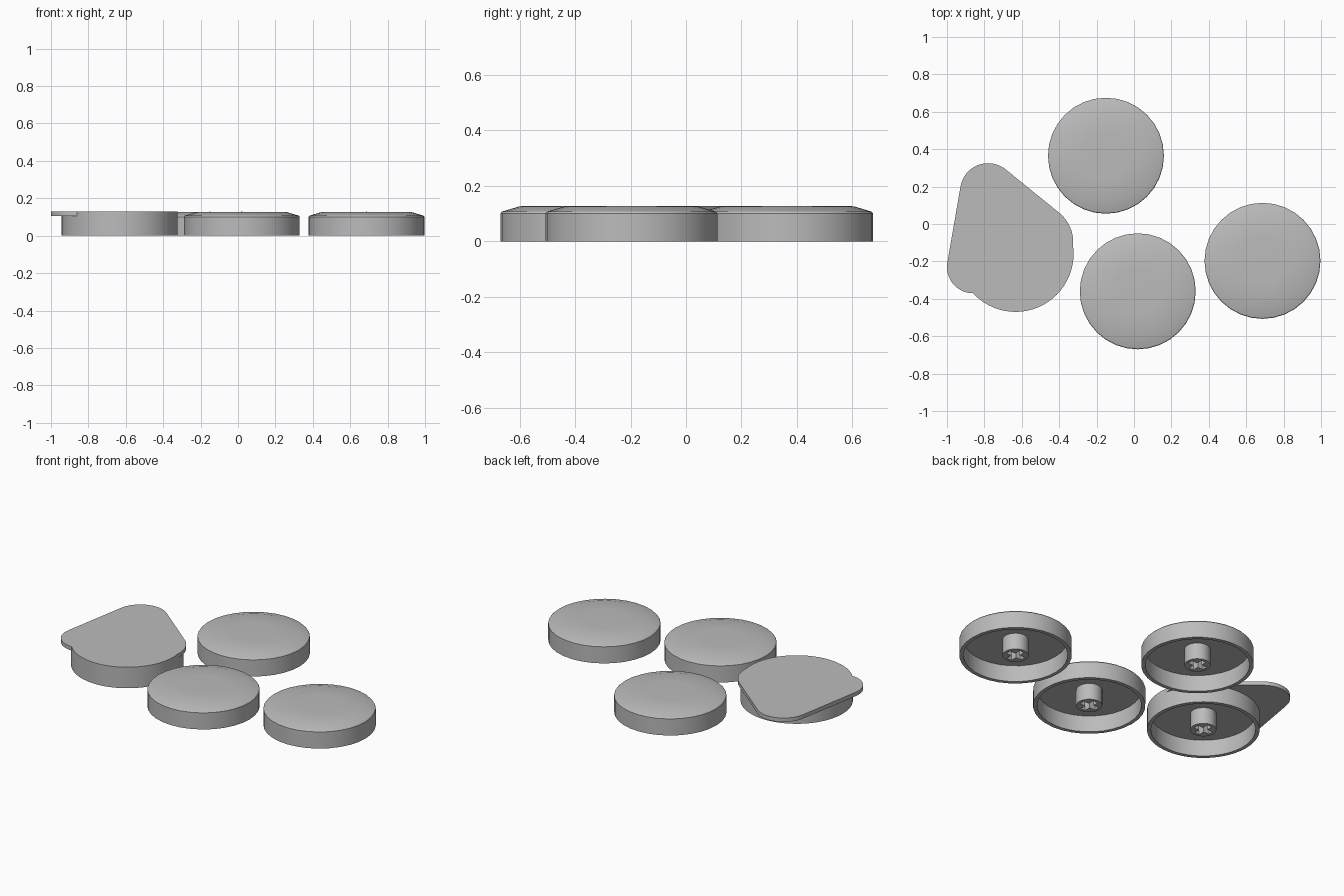
import bpy, bmesh
from math import cos, sin, pi, radians
from mathutils import Vector

if "Cube" in bpy.data.objects:
    bpy.data.objects.remove(bpy.data.objects["Cube"], do_unlink=True)

R = 0.31          # cap radius
TOP = 0.128       # overall height
CEILING = 0.1     # underside of the roof

grey = bpy.data.materials.new("neutral grey")
grey.use_nodes = True
grey.diffuse_color = (0.5, 0.5, 0.5, 1)
grey.node_tree.nodes["Principled BSDF"].inputs["Base Color"].default_value = grey.diffuse_color


def make_object(name, bm, location=(0, 0, 0)):
    bmesh.ops.recalc_face_normals(bm, faces=bm.faces[:])
    mesh = bpy.data.meshes.new(name)
    bm.to_mesh(mesh)
    bm.free()
    mesh.materials.append(grey)
    obj = bpy.data.objects.new(name, mesh)
    obj.location = location
    bpy.context.collection.objects.link(obj)
    return obj


def lathe(name, profile, location, steps=32):
    bm = bmesh.new()
    verts = [bm.verts.new((r, 0, z)) for r, z in profile]
    edges = [bm.edges.new(pair) for pair in zip(verts, verts[1:])]
    bmesh.ops.spin(bm, geom=verts + edges, cent=(0, 0, 0), axis=(0, 0, 1),
                   angle=2 * pi, steps=steps)
    bmesh.ops.remove_doubles(bm, verts=bm.verts[:], dist=0.0005)
    return make_object(name, bm, location)


def add_box(bm, sx, sy, sz):
    for v in bmesh.ops.create_cube(bm, size=1)["verts"]:
        v.co = Vector((v.co.x * sx, v.co.y * sy, v.co.z * sz))


def apply_boolean(obj, other, operation):
    mod = obj.modifiers.new("boolean", 'BOOLEAN')
    mod.operation, mod.object, mod.solver = operation, other, 'EXACT'
    mod.use_self = True
    bpy.context.view_layer.update()
    graph = bpy.context.evaluated_depsgraph_get()
    mesh = bpy.data.meshes.new_from_object(obj.evaluated_get(graph))
    obj.modifiers.clear()
    obj.data = mesh
    bpy.data.objects.remove(other, do_unlink=True)


def smooth(obj):
    bpy.ops.object.select_all(action='DESELECT')
    obj.select_set(True)
    bpy.context.view_layer.objects.active = obj
    bpy.ops.object.shade_smooth_by_angle(angle=radians(30))


def stem(name, location):
    # Round post with a cross-shaped socket
    post = lathe(name, [(0, 0), (0.072, 0), (0.072, 0.105), (0, 0.105)], location)
    bm = bmesh.new()
    add_box(bm, 0.108, 0.032, 0.19)
    add_box(bm, 0.032, 0.108, 0.19)
    cutter = make_object("cross_cutter", bm, location)
    cutter.hide_render = True
    apply_boolean(post, cutter, 'DIFFERENCE')
    smooth(post)


def plate(name, corners, z0, z1):
    # Rounded plate: hull around corner discs, extruded
    bm = bmesh.new()
    n = 48
    for x, y, r in corners:
        for i in range(n):
            a = 2 * pi * i / n
            for z in (z0, z1):
                bm.verts.new((x + r * cos(a), y + r * sin(a), z))
    hull = bmesh.ops.convex_hull(bm, input=bm.verts[:])
    inside = {g for g in hull["geom_interior"] + hull["geom_unused"]
              if isinstance(g, bmesh.types.BMVert)}
    bmesh.ops.delete(bm, geom=list(inside), context='VERTS')
    bmesh.ops.dissolve_limit(bm, angle_limit=0.01, verts=bm.verts[:], edges=bm.edges[:])
    return make_object(name, bm)


# Hollow underside shared by every cap
inner = [(R, 0), (R - 0.022, 0), (R - 0.022, CEILING), (0, CEILING)]
domed = [(0, TOP), (0.12, 0.1278), (0.24, 0.1265), (0.305, 0.107), (R, 0.101)] + inner
flat = [(0, TOP), (R, TOP)] + inner

# Three domed caps
for label, x, y in (("back", -0.15, 0.365), ("front", 0.02, -0.36), ("left", 0.687, -0.197)):
    smooth(lathe(label + "_cap", domed, (x, y, 0)))
    stem(label + "_stem", (x, y, 0))

# Flat cap with an overhanging rounded plate
spot = (-0.633, -0.16, 0)
wide_cap = lathe("plate_cap", flat, spot, steps=64)
overhang = plate("overhang_plate",
                 [(-0.78, 0.175, 0.15), (-0.86, -0.23, 0.14), (-0.525, -0.096, 0.2)],
                 0.104, TOP)
apply_boolean(wide_cap, overhang, 'UNION')
smooth(wide_cap)
stem("plate_stem", spot)
